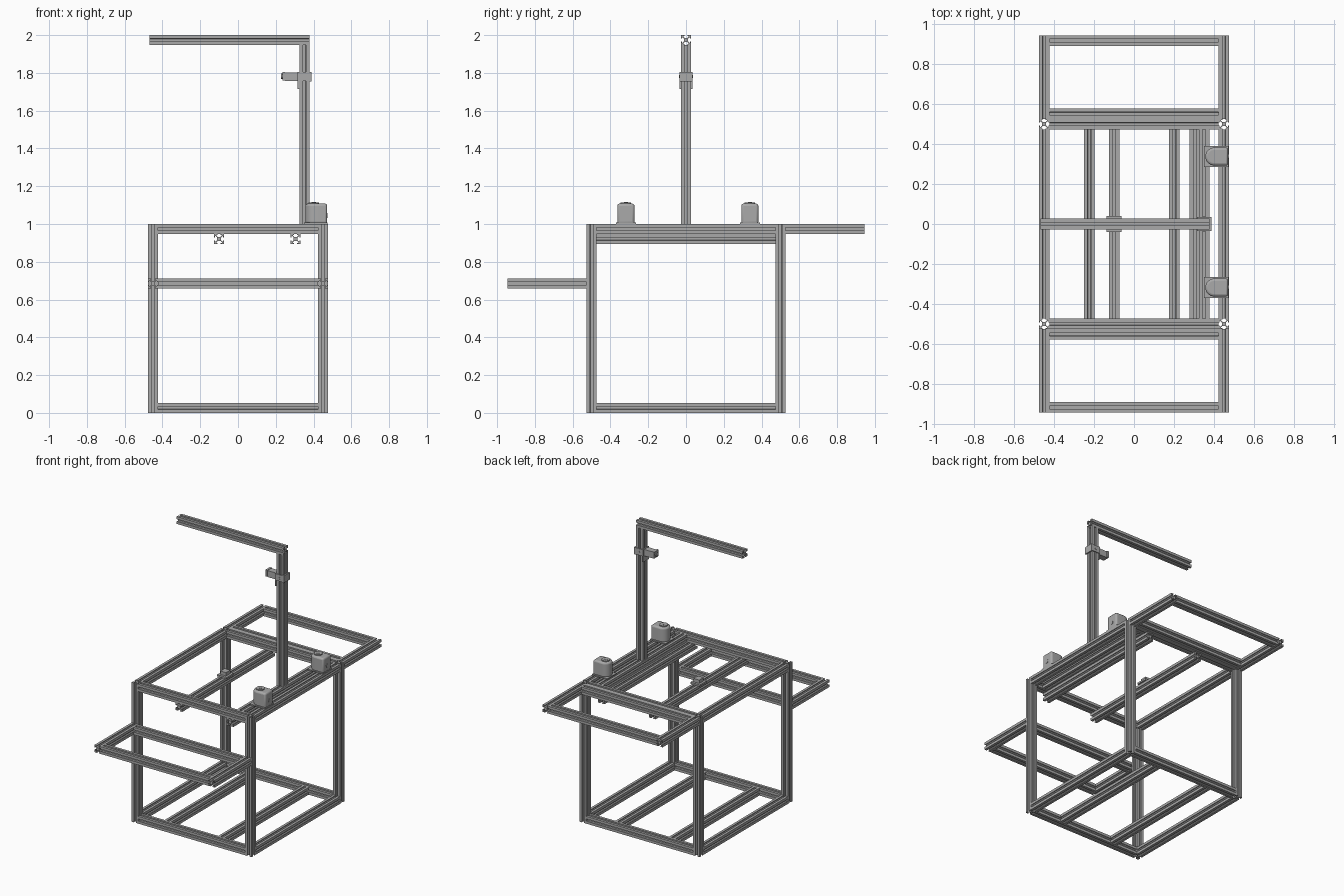
import bpy, bmesh, math
from mathutils import Vector, Matrix

cube = bpy.data.objects.get("Cube")
if cube:
    bpy.data.objects.remove(cube, do_unlink=True)

S = 0.0526          # width of one slotted bar
H = S / 2
X, Y = 0.45, 0.5    # post centre lines
END = 0.945         # outer end of both trays
TOP = 1 - H         # centre height of top rails
TRAY = 0.685        # centre height of front tray

metal = bpy.data.materials.new("aluminium grey")
metal.use_nodes = True
grey = (0.4, 0.4, 0.4, 1)
metal.diffuse_color = grey
metal.node_tree.nodes["Principled BSDF"].inputs["Base Color"].default_value = grey


def finish(name, bm):
    bmesh.ops.recalc_face_normals(bm, faces=bm.faces)
    mesh = bpy.data.meshes.new(name)
    bm.to_mesh(mesh)
    bm.free()
    mesh.materials.append(metal)
    ob = bpy.data.objects.new(name, mesh)
    bpy.context.collection.objects.link(ob)
    return ob


def prism(name, outline, axis, centre, length):
    """Extrude a closed outline along an axis, centred on a point."""
    def place(u, v, w):
        p = {"x": (w, u, v), "y": (v, w, u), "z": (u, v, w)}[axis]
        return Vector(p) + Vector(centre)
    bm = bmesh.new()
    face = bm.faces.new([bm.verts.new(place(u, v, -length / 2)) for u, v in outline])
    new = bmesh.ops.extrude_face_region(bm, geom=[face])["geom"]
    shift = place(0, 0, length) - Vector(centre)
    bmesh.ops.translate(bm, vec=shift, verts=[g for g in new if isinstance(g, bmesh.types.BMVert)])
    return finish(name, bm)


def box(name, lo, hi):
    bm = bmesh.new()
    bmesh.ops.create_cube(bm, size=1)
    lo, hi = Vector(lo), Vector(hi)
    for v in bm.verts:
        v.co = (lo + hi) / 2 + Vector(a * b for a, b in zip(v.co, hi - lo))
    return finish(name, bm)


def disc(name, centre, radius, depth, axis="z", sides=24):
    ring = [(radius * math.cos(i * math.tau / sides), radius * math.sin(i * math.tau / sides))
            for i in range(sides)]
    return prism(name, ring, axis, centre, depth)


# Slotted bar cross-section: half of one corner, mirrored, then turned four times
half = [(.39, .26), (.68, .55), (.82, .55), (.82, .3), (1, .3), (1, 1)]
corner = half + [(b, a) for a, b in reversed(half[:-1])]
section = []
for turn in range(4):
    for a, b in corner:
        section.append((a * H, b * H))
    corner = [(-b, a) for a, b in corner]


def bar(name, axis, start, end, a, b):
    """Bar from start to end; a, b are the other two coordinates in xyz order."""
    mid = (start + end) / 2
    centre = {"x": (mid, a, b), "y": (a, mid, b), "z": (a, b, mid)}[axis]
    return prism(name, section, axis, centre, end - start)


# Main frame
for sx, side in ((1, "left"), (-1, "right")):
    for sy, face in ((-1, "front"), (1, "back")):
        bar(f"{face}_{side}_post", "z", 0, 1, sx * X, sy * Y)
    for z, level in ((H, "floor"), (TOP, "top")):
        bar(f"{level}_{side}_rail", "y", H - Y, Y - H, sx * X, z)
    bar(f"front_tray_{side}_rail", "y", -END, -Y - H, sx * X, TRAY)
    bar(f"back_tray_{side}_rail", "y", Y + H, END, sx * X, TOP)

for sy, face in ((-1, "front"), (1, "back")):
    for z, level in ((H, "floor"), (TOP, "top")):
        bar(f"{level}_{face}_rail", "x", H - X, X - H, sy * Y, z)
    for y, part in ((END - H, "outer"), (Y + S, "inner")):
        bar(f"{face}_tray_{part}_rail", "x", H - X, X - H, sy * y, TRAY if sy < 0 else TOP)

# Inner beams
for x in (-0.224, 0.202):
    bar("floor_beam", "y", H - Y, Y - H, x, H)
for x in (-0.1, 0.305):
    bar("hanging_beam", "y", -Y - H, Y + H, x, TOP - S)
bar("mast_beam", "y", H - Y, Y - H, 0.351, TOP)

# Mast and overhead arm
bar("mast", "z", 1, 2 - S, 0.351, 0)
bar("overhead_arm", "x", -0.468, 0.378, 0, 2 - H)

# Sensor clamped to the mast
box("clamp_outer_plate", (.378, -.034, 1.755), (.388, .034, 1.806))
box("clamp_inner_plate", (.316, -.034, 1.715), (.325, .034, 1.806))
for s in (-1, 1):
    box("clamp_side_plate", (.325, min(s * .027, s * .034), 1.757),
        (.378, max(s * .027, s * .034), 1.804))
    disc("clamp_bolt", (.351, s * .035, 1.78), .008, .004, "y", 12)
box("sensor_body", (.25, -.022, 1.757), (.316, .022, 1.803))
box("sensor_front_plate", (.235, -.026, 1.76), (.25, .026, 1.806))
disc("sensor_lens", (.232, 0, 1.782), .014, .008, "x")

# Slider on the hanging beam
box("slider_plate", (-.138, -.04, TOP - H), (-.062, .04, TOP - H + .012))
box("slider_block", (-.122, -.024, TOP - H + .012), (-.078, .024, TOP + .01))

# Motors: rounded inner side, flat outer side
for y in (-0.318, 0.338):
    r = .045
    outline = [(.07, -r), (.07, r)]
    outline += [(r * math.cos(t), r * math.sin(t))
                for t in (math.pi / 2 + i * math.pi / 16 for i in range(17))]
    body = prism("motor_housing", outline, "z", (.402, y, 1.054), .108)
    bevel = body.modifiers.new("rounded edges", "BEVEL")
    bevel.width, bevel.segments = .012, 3
    bevel.limit_method, bevel.angle_limit = "ANGLE", math.radians(40)
    box("motor_flange", (.35, y - .053, 1), (.473, y + .053, 1.008))
    disc("motor_cap", (.4, y, 1.111), .028, .008)
    disc("motor_shaft", (.4, y, 1.113), .012, .008, sides=6)
    disc("motor_socket", (.473, y, 1.045), .013, .004, "x")
    bpy.ops.object.select_all(action="DESELECT")
    bpy.context.view_layer.objects.active = body
    body.select_set(True)
    bpy.ops.object.shade_smooth_by_angle(angle=math.radians(30))
